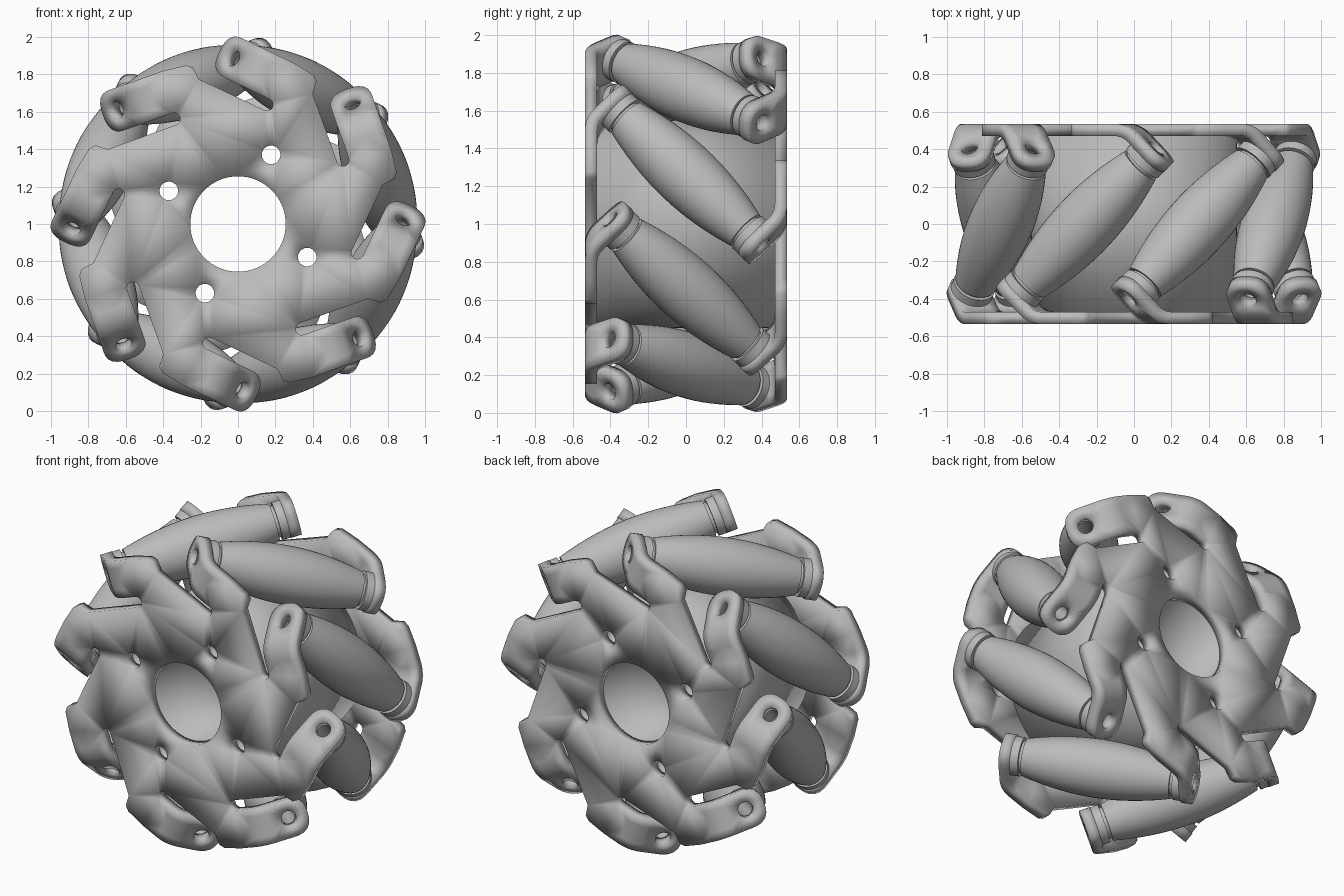
import bpy, bmesh, math
from mathutils import Matrix, Vector

if "Cube" in bpy.data.objects:
    bpy.data.objects.remove(bpy.data.objects["Cube"], do_unlink=True)

COUNT = 8                       # rollers round the wheel
START = math.radians(64.4)      # angle of the first roller
CENTRE = Matrix.Translation((0, 0, 1))
HALF, SHEET = 0.535, 0.065      # half width of wheel, plate thickness
AXIS_R, HALF_TAB = 0.79, 0.115  # roller axis radius, half width of a tab
BEND, TANGENT = 0.279, 0.07     # where a tab folds, and size of the fold
REACH = 0.181 - TANGENT         # fold end to pin hole
PIN, BORE, BOLT = 0.045, 0.255, 0.05
STEPS = 24

metal = bpy.data.materials.new("grey metal")
metal.use_nodes = True
metal.diffuse_color = (0.5, 0.5, 0.5, 1)
metal.node_tree.nodes["Principled BSDF"].inputs["Base Color"].default_value = (0.5, 0.5, 0.5, 1)


def finish(bm, name, matrix=CENTRE, thickness=0):
    mesh = bpy.data.meshes.new(name)
    bm.to_mesh(mesh)
    bm.free()
    mesh.materials.append(metal)
    obj = bpy.data.objects.new(name, mesh)
    bpy.context.collection.objects.link(obj)
    obj.matrix_world = matrix
    if thickness:
        mod = obj.modifiers.new("thickness", "SOLIDIFY")
        mod.thickness, mod.offset, mod.use_even_offset = thickness, -1, True
    bpy.ops.object.select_all(action="DESELECT")
    obj.select_set(True)
    bpy.context.view_layer.objects.active = obj
    bpy.ops.object.shade_smooth_by_angle(angle=math.radians(30))
    return obj


def place(angle, u, v, y):
    """Point at u along the tangent and v along the radius of a roller station."""
    s, c = math.sin(angle), math.cos(angle)
    return Vector((c * v - s * u, y, s * v + c * u))


def circle(x, z, r, y, n):
    return [Vector((x + r * math.cos(i * math.tau / n), y, z + r * math.sin(i * math.tau / n)))
            for i in range(n)]


def holes(y):
    """Centre bore and four bolt holes."""
    loops = [circle(0, 0, BORE, y, 64)]
    for k in range(4):
        p = place(START + k * math.pi / 2, 0, 0.41, y)
        loops.append(circle(p.x, p.z, BOLT, y, 20))
    return loops


def fill(bm, loops):
    edges = []
    for loop in loops:
        vs = [bm.verts.new(p) for p in loop]
        edges += [bm.edges.new((vs[i - 1], vs[i])) for i in range(len(vs))]
    bmesh.ops.triangle_fill(bm, use_beauty=True, edges=edges, normal=(0, -1, 0))


def face_front(bm):
    bmesh.ops.remove_doubles(bm, verts=bm.verts, dist=0.0005)
    bmesh.ops.recalc_face_normals(bm, faces=bm.faces)
    bm.normal_update()
    if sum(f.normal.y * f.calc_area() for f in bm.faces) > 0:
        bmesh.ops.reverse_faces(bm, faces=bm.faces)


def folded(length):
    """Sheet profile: distance past the fold start to (u, depth)."""
    radius = TANGENT / math.tan(math.pi / 8)
    arc = radius * math.pi / 4
    a = min(length, arc) / radius
    extra = max(length - arc, 0) * math.sqrt(0.5)
    return (BEND - TANGENT + radius * math.sin(a) + extra,
            radius * (1 - math.cos(a)) + extra)


ARC = TANGENT / math.tan(math.pi / 8) * math.pi / 4
COLUMNS = [HALF_TAB * math.tan(math.radians(d)) for d in range(45, -46, -360 // STEPS)]


def tab_end(i):
    """Outline round the pin hole: square towards the fold, rounded at the tip."""
    a = i * math.tau / STEPS
    c, s = math.cos(a), math.sin(a)
    if c < -1e-6:
        m = max(abs(c), abs(s))
        return c / m * REACH, s / m * HALF_TAB
    k = HALF_TAB / (max(c, 0) ** 2.6 + abs(s) ** 2.6) ** (1 / 2.6)
    return c * k, s * k


def add_tab(bm, angle):
    def point(length, dv):
        u, depth = folded(length)
        return bm.verts.new(place(angle, u, AXIS_R + dv, depth - HALF))
    # folded strip
    rows = [[point(ARC * j / 8, dv) for dv in COLUMNS] for j in range(9)]
    for r0, r1 in zip(rows, rows[1:]):
        for i in range(len(COLUMNS) - 1):
            bm.faces.new((r0[i], r0[i + 1], r1[i + 1], r1[i]))
    # flat end with pin hole
    outer, inner = [], []
    for i in range(STEPS):
        a = i * math.tau / STEPS
        x, dv = tab_end(i)
        outer.append(point(ARC + REACH + x, dv))
        inner.append(point(ARC + REACH + PIN * math.cos(a), PIN * math.sin(a)))
    for i in range(STEPS):
        bm.faces.new((outer[i - 1], outer[i], inner[i], inner[i - 1]))


def side_plate(name, matrix):
    bm = bmesh.new()
    outline = []
    for k in range(COUNT):
        a = START + k * math.tau / COUNT
        low = AXIS_R - HALF_TAB
        sector = [(-0.06, 0.80), (-0.05, 0.87), (-0.02, 0.892), (0.1, AXIS_R + HALF_TAB)]
        sector += [(BEND - TANGENT, AXIS_R + dv) for dv in COLUMNS]
        # rounded slot root beside the tab
        mid, half = low - 0.0325, 0.0325
        sector += [(0.135 - half * math.sin(t * math.pi / 6), mid + half * math.cos(t * math.pi / 6))
                   for t in range(7)]
        outline += [place(a, u, v, -HALF) for u, v in sector]
    fill(bm, [outline] + holes(-HALF))
    for k in range(COUNT):
        add_tab(bm, START + k * math.tau / COUNT)
    face_front(bm)
    return finish(bm, name, matrix, SHEET)


# Plates: the rear one is the front one turned about a roller's radius
side_plate("front_plate", CENTRE)
turn = Matrix.Rotation(math.pi, 4, place(START, 0, 1, 0))
side_plate("rear_plate", CENTRE @ turn)

# Hub drum between the plates
bm = bmesh.new()
inside = HALF - SHEET
fill(bm, [circle(0, 0, 0.55, -inside, 96)] + holes(-inside))
face_front(bm)
finish(bm, "hub_drum", CENTRE, 2 * inside)


def lathe(profile, n=40):
    """Closed (radius, position) profile spun about local z."""
    bm = bmesh.new()
    rings = [[bm.verts.new((r * math.cos(i * math.tau / n), r * math.sin(i * math.tau / n), s))
              for i in range(n)] for r, s in profile]
    for j in range(len(rings)):
        for i in range(n):
            bm.faces.new((rings[j - 1][i - 1], rings[j - 1][i], rings[j][i], rings[j][i - 1]))
    bmesh.ops.recalc_face_normals(bm, faces=bm.faces)
    return bm


# Barrel rollers with a collar at each end
LENGTH, TIP = 0.445, 0.511
barrel = []
for j in range(-10, 11):
    s = LENGTH * j / 10
    barrel.append((0.962 - math.sqrt(AXIS_R ** 2 + s * s / 2), s))
collar = [(0.095, LENGTH), (0.095, 0.462), (0.115, 0.462), (0.115, TIP), (PIN, TIP)]
profile = [(r, -s) for r, s in reversed(collar)] + barrel + collar

for k in range(COUNT):
    a = START + k * math.tau / COUNT
    axis = (place(a, 1, 0, 0) + Vector((0, -1, 0))).normalized()
    spot = place(a, 0, AXIS_R, 0) + Vector((0, 0, 1))
    matrix = Matrix.Translation(spot) @ axis.to_track_quat("Z", "Y").to_matrix().to_4x4()
    finish(lathe(profile), f"roller_{k + 1}", matrix)
